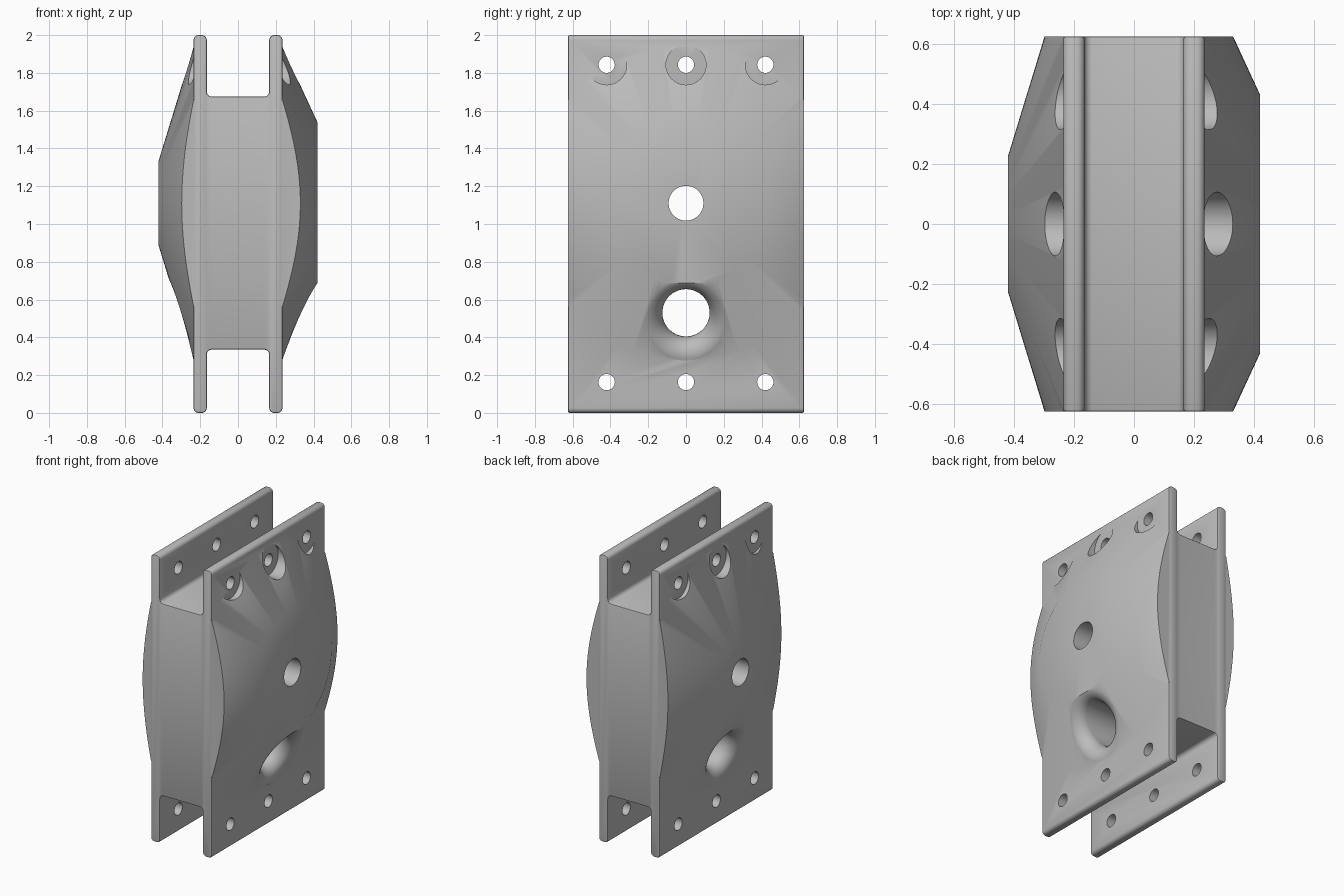
import bpy, bmesh, math
from mathutils import Vector, Matrix

cube = bpy.data.objects.get("Cube")
if cube:
    bpy.data.objects.remove(cube, do_unlink=True)

HALF_Y = 0.625
MID_Z = 1.11      # centre of the domes
PLATE = 0.235     # outer face of the side plates
TOP_X = 0.42      # flat crown of the domes
BASE_R = 0.83
PORT_Z, PORT_R, FILLET = 0.53, 0.125, 0.09

grey = bpy.data.materials.new("plain grey")
grey.use_nodes = True
GREY = (0.5, 0.5, 0.5, 1)
grey.diffuse_color = GREY
grey.node_tree.nodes["Principled BSDF"].inputs["Base Color"].default_value = GREY


def make(name, bm):
    bmesh.ops.recalc_face_normals(bm, faces=bm.faces[:])
    mesh = bpy.data.meshes.new(name)
    bm.to_mesh(mesh)
    bm.free()
    mesh.materials.append(grey)
    ob = bpy.data.objects.new(name, mesh)
    bpy.context.collection.objects.link(ob)
    return ob


def combine(target, other, operation):
    """Apply a boolean, then drop the helper object."""
    other.hide_render = True
    mod = target.modifiers.new("boolean", "BOOLEAN")
    mod.operation, mod.solver, mod.object = operation, "EXACT", other
    bpy.context.view_layer.objects.active = target
    bpy.ops.object.modifier_apply(modifier=mod.name)
    bpy.data.objects.remove(other, do_unlink=True)


def stack(name, rings):
    """Closed solid skinned through rings of points."""
    bm = bmesh.new()
    loops = [[bm.verts.new(p) for p in ring] for ring in rings]
    n = len(loops[0])
    for a, b in zip(loops, loops[1:]):
        for i in range(n):
            j = (i + 1) % n
            bm.faces.new((a[i], a[j], b[j], b[i]))
    bm.faces.new(loops[0])
    bm.faces.new(loops[-1])
    return make(name, bm)


def circle(x, r, y, z, n):
    return [(x, y + r * math.cos(math.tau * i / n), z + r * math.sin(math.tau * i / n))
            for i in range(n)]


def drill(target, x0, x1, r, y, z, n=40):
    combine(target, stack("drill", [circle(x0, r, y, z, n), circle(x1, r, y, z, n)]),
            "DIFFERENCE")


def h_body():
    """H-shaped extrusion with rounded tips and pocket corners."""
    inner, low, high = 0.165, 0.335, 1.675
    half = [(inner, low), (inner, 0), (PLATE, 0), (PLATE, 2), (inner, 2), (inner, high)]
    outline = half + [(-x, z) for x, z in reversed(half)]
    bm = bmesh.new()
    face = bm.faces.new([bm.verts.new((x, -HALF_Y, z)) for x, z in outline])
    moved = bmesh.ops.extrude_face_region(bm, geom=[face])["geom"]
    for v in moved:
        if isinstance(v, bmesh.types.BMVert):
            v.co.y = HALF_Y
    long_edges = [e for e in bm.edges if abs(e.verts[0].co.y - e.verts[1].co.y) > 1]
    bmesh.ops.bevel(bm, geom=long_edges, offset=0.026, segments=5, profile=0.5,
                    affect="EDGES")
    rims = [e for e in bm.edges if abs(e.verts[0].co.y - e.verts[1].co.y) < 0.001]
    bmesh.ops.bevel(bm, geom=rims, offset=0.008, segments=2, profile=0.5, affect="EDGES")
    return make("mounting_block", bm)


def dome(side, crown_r):
    """Truncated cone trimmed to the width of the plates."""
    rings = [circle(side * x, r, 0, MID_Z, 128)
             for x, r in ((0.2, BASE_R), (PLATE, BASE_R), (TOP_X, crown_r))]
    ob = stack("dome", rings)
    bm = bmesh.new()
    size = Matrix.Diagonal((2, 2 * HALF_Y - 0.001, 4, 1))
    bmesh.ops.create_cube(bm, size=1, matrix=size)
    combine(ob, make("trim", bm), "INTERSECT")
    return ob


def flared_port(side, crown_r):
    """Round bore whose mouth blends into the sloping cone."""
    slope = (TOP_X - PLATE) / (BASE_R - crown_r)
    columns = []
    n, steps = 64, 10
    for i in range(n):
        a = math.tau * i / n
        d = Vector((math.cos(a), math.sin(a)))
        centre = Vector((0, PORT_Z - MID_Z))
        p = centre + d * PORT_R
        x0 = min(TOP_X, TOP_X - slope * (p.length - crown_r))
        s = -slope * p.normalized().dot(d)
        cx = x0 + s * FILLET - FILLET * math.sqrt(1 + s * s)
        end = math.atan2(1, -s)
        col = [(-0.05, PORT_R)]
        for k in range(steps + 1):
            t = math.pi + (end - math.pi) * k / steps
            col.append((cx + FILLET * math.sin(t),
                        PORT_R + FILLET + FILLET * math.cos(t)))
        col.append((0.6, col[-1][1]))
        columns.append([(side * x, d.x * r, PORT_Z + d.y * r) for x, r in col])
    return stack("port_cutter", list(zip(*columns)))


# Main block with a wide crown on the left and a narrow one on the right
block = h_body()
sides = ((1, 0.43), (-1, 0.225))
for side, crown_r in sides:
    combine(block, dome(side, crown_r), "UNION")

# Flared lower port and straight centre bore
for side, crown_r in sides:
    combine(block, flared_port(side, crown_r), "DIFFERENCE")
drill(block, -1, 1, 0.092, 0, MID_Z, 64)

# Bolt holes, with clearance pockets for the upper row
for y in (-0.42, 0, 0.42):
    for side, _ in sides:
        drill(block, side * (PLATE + 0.0004), side * 1, 0.106, y, 1.843, 64)
    for z in (0.163, 1.843):
        drill(block, -1, 1, 0.043, y, z)

bpy.ops.object.select_all(action="DESELECT")
block.select_set(True)
bpy.context.view_layer.objects.active = block
bpy.ops.object.shade_smooth_by_angle(angle=math.radians(30))
